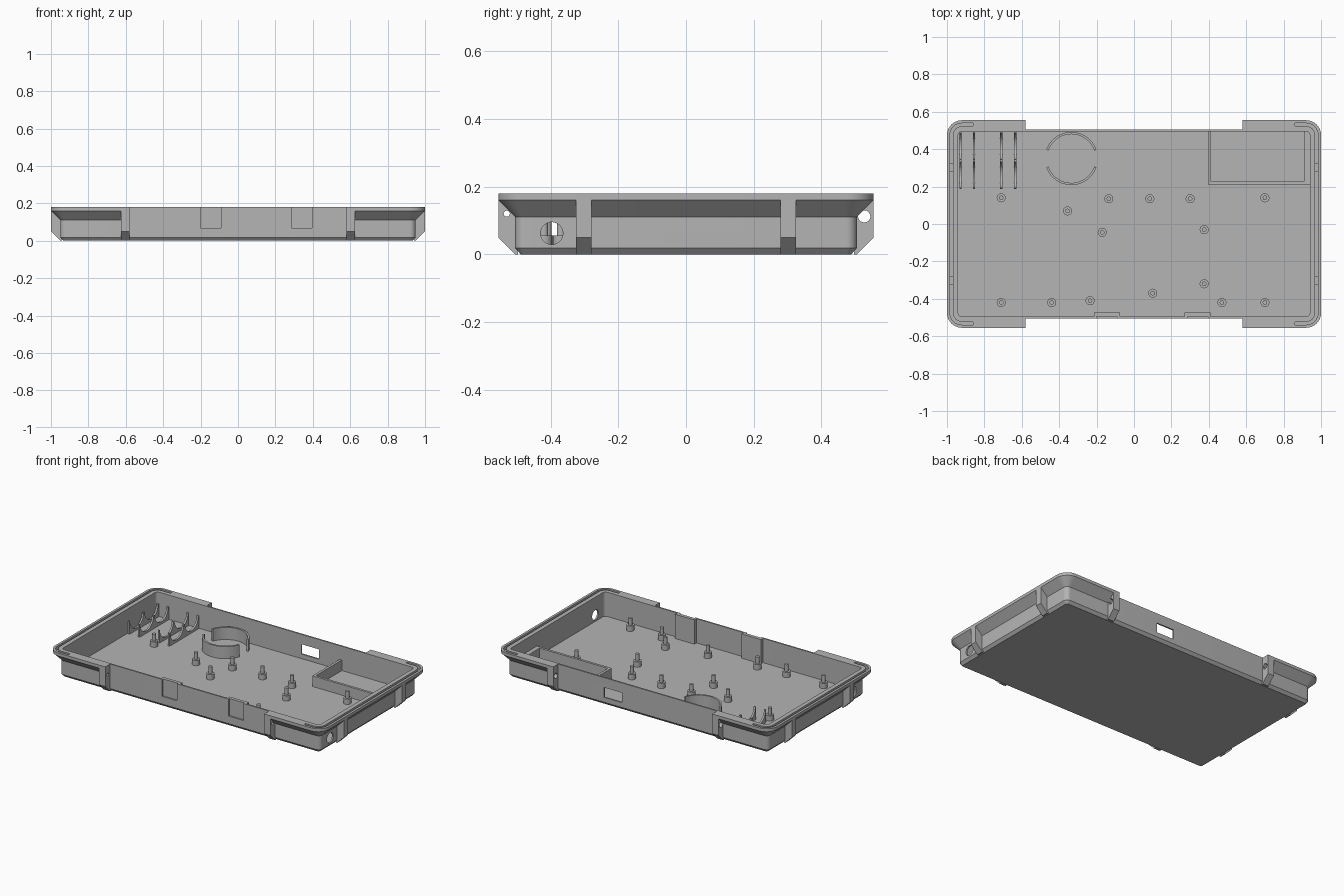
import bpy, bmesh
from math import sin, cos, pi, radians, sqrt
from mathutils import Vector

if "Cube" in bpy.data.objects:
    bpy.data.objects.remove(bpy.data.objects["Cube"], do_unlink=True)

grey = bpy.data.materials.new("plain grey plastic")
grey.use_nodes = True
GREY = (0.46, 0.46, 0.46, 1)
grey.diffuse_color = GREY
grey.node_tree.nodes["Principled BSDF"].inputs["Base Color"].default_value = GREY

HX, HY, R = 0.95, 0.505, 0.03      # body half sizes and corner radius
TOP, FLOOR, EAR = 0.18, 0.02, 0.58


def finish(name, bm):
    bmesh.ops.recalc_face_normals(bm, faces=bm.faces)
    me = bpy.data.meshes.new(name)
    bm.to_mesh(me)
    bm.free()
    me.materials.append(grey)
    ob = bpy.data.objects.new(name, me)
    bpy.context.collection.objects.link(ob)
    return ob


def loft(name, rings, closed=False):
    """Skin equal-length rings; cap both ends unless closed."""
    bm = bmesh.new()
    vs = [[bm.verts.new(p) for p in ring] for ring in rings]
    n = len(vs[0])
    for a, b in zip(vs, vs[1:] + (vs[:1] if closed else [])):
        for i in range(n):
            j = (i + 1) % n
            bm.faces.new((a[i], a[j], b[j], b[i]))
    if not closed:
        bm.faces.new(vs[0])
        bm.faces.new(vs[-1])
    return finish(name, bm)


def box(name, x0, x1, y0, y1, z0, z1):
    return loft(name, [[(x0, y0, z), (x1, y0, z), (x1, y1, z), (x0, y1, z)]
                       for z in (z0, z1)])


def rod_x(name, x0, x1, y, z, ry, straight=0, n=24):
    """Round or slotted bar along x; straight lengthens it vertically."""
    ring = []
    for i in range(n):
        a = 2 * pi * (i + 0.5) / n
        ring.append((y + ry * cos(a), z + ry * sin(a) + (straight if sin(a) > 0 else -straight)))
    return loft(name, [[(x, p, q) for p, q in ring] for x in (x0, x1)])


def corner(sx, sy, d, steps=8):
    """Rounded corner, offset d out of the body, from its y end to its x end."""
    r = max(R + d, 0.008)
    cx, cy = HX + d - r, HY + d - r
    return [(sx * (cx + r * sin(a)), sy * (cy + r * cos(a)))
            for a in (pi / 2 * i / steps for i in range(steps + 1))]


def outline(d):
    return (corner(1, 1, d) + corner(1, -1, d)[::-1]
            + corner(-1, -1, d) + corner(-1, 1, d)[::-1])


def sweep(name, side, profile, x0):
    """Carry a (offset, height) profile round one end, starting and ending at x0."""
    paths = [[(side * x0, HY + d)] + corner(side, 1, d)
             + corner(side, -1, d)[::-1] + [(side * x0, -HY - d)] for d, z in profile]
    return loft(name, [[(*path[i], z) for path, (d, z) in zip(paths, profile)]
                       for i in range(len(paths[0]))])


def cut(ob, *cutters):
    for c in cutters:
        m = ob.modifiers.new("cut", "BOOLEAN")
        m.object, m.operation, m.solver = c, "DIFFERENCE", "EXACT"
        bpy.context.view_layer.objects.active = ob
        bpy.ops.object.modifier_apply(modifier=m.name)
        bpy.data.objects.remove(c, do_unlink=True)


# Tray shell: chamfered foot, upright wall, hollow inside
WALL = 0.01
shell = loft("tray_shell", [[(x, y, z) for x, y in outline(d)] for d, z in (
    (-0.016, 0), (0, 0.018), (0, TOP), (-WALL, TOP), (-WALL, FLOOR))])

# Openings: side ports, rear window, two front recesses
front_recesses = (-0.145, 0.34)
cut(shell,
    rod_x("round_port", 0.9, 1, -0.397, 0.062, 0.033),
    rod_x("slot_port", -1, -0.9, -0.395, 0.065, 0.02, 0.013),
    box("rear_window", 0.115, 0.245, 0.45, 0.55, 0.05, 0.115),
    *[box("recess", x - 0.055, x + 0.055, -0.55, -0.4945, 0.068, 0.2) for x in front_recesses])
for x in front_recesses:
    box("recess_backing", x - 0.07, x + 0.07, -0.4955, -0.473, 0.015, TOP)

# Flared rim round each end, grooved on top, with supporting ribs
rim_profile = [(0, 0.11), (0.05, 0.16), (0.05, TOP), (0, TOP)]
groove_profile = [(0.018, 0.155), (0.034, 0.155), (0.034, 0.2), (0.018, 0.2)]
rib_profile = [(-0.009, 0), (0, 0), (0.05, 0.05), (0.05, 0.165), (-0.009, 0.165)]
for side, word in ((1, "left"), (-1, "right")):
    rim = sweep(word + "_rim", side, rim_profile, EAR)
    cut(rim, sweep("groove", side, groove_profile, 0.86))
    for sy, end in ((-1, "front"), (1, "back")):
        rib = loft(f"{word}_{end}_ear_rib",
                   [[(side * x, sy * (HY + d), z) for d, z in rib_profile]
                    for x in (EAR, EAR + 0.045)])
        if sy < 0:
            cut(rib, rod_x("bolt_hole", *sorted((side * 0.5, side * 0.7)), -0.53, 0.12, 0.009))
        else:
            cut(rib, rod_x("bolt_hole", *sorted((side * 0.5, side * 0.7)), 0.527, 0.112, 0.018))
        loft(f"{word}_{end}_side_rib",
             [[(side * (HX + d), sy * y, z) for d, z in rib_profile]
              for y in (0.28, 0.325)])

# Board posts: wide foot with a slim pin
posts = [(-0.71, 0.14), (-0.355, 0.07), (-0.135, 0.135), (0.085, 0.135), (0.3, 0.135),
         (0.7, 0.14), (-0.17, -0.045), (0.375, -0.03), (0.375, -0.32), (0.1, -0.37),
         (-0.71, -0.42), (-0.44, -0.42), (-0.235, -0.41), (0.47, -0.42), (0.7, -0.42)]
for px, py in posts:
    loft("board_post", [[(px + r * cos(2 * pi * i / 20), py + r * sin(2 * pi * i / 20), z)
                         for i in range(20)]
                        for r, z in ((0.024, FLOOR - 0.005), (0.024, 0.055),
                                     (0.012, 0.055), (0.012, 0.1))])

# Speaker ring: two facing arcs
for sy in (1, -1):
    start = radians(19)
    rings = []
    for i in range(25):
        a = start + (pi - 2 * start) * i / 24
        rings.append([(-0.335 + r * cos(a), 0.35 + sy * r * sin(a), z)
                      for r, z in ((0.13, 0.015), (0.142, 0.015), (0.142, 0.1), (0.13, 0.1))])
    loft("speaker_ring_arc", rings)

# Rear compartment walls
box("compartment_side_wall", 0.395, 0.412, 0.21, 0.4955, 0.015, 0.09)
box("compartment_front_wall", 0.395, 0.9405, 0.21, 0.226, 0.015, 0.09)
box("compartment_end_wall", 0.91, 0.9405, 0.226, 0.4955, 0.015, 0.09)

# Cell cradles: thin plates with two round scoops
scoop_r = 0.07
cradle = [(0.187, 0.015), (0.187, 0.105)]
for cy in (0.262, 0.415):
    cradle += [(cy - scoop_r * cos(a), 0.105 - scoop_r * sin(a))
               for a in (pi * i / 14 for i in range(15))]
cradle += [(0.492, 0.105), (0.492, 0.015)]
for cx in (-0.928, -0.855, -0.71, -0.635):
    loft("cell_cradle", [[(x, y, z) for y, z in cradle] for x in (cx - 0.006, cx + 0.006)])

# Smooth curved walls, keep edges crisp
bpy.ops.object.select_all(action="DESELECT")
for ob in bpy.context.collection.objects:
    if ob.type == "MESH":
        ob.select_set(True)
        bpy.context.view_layer.objects.active = ob
bpy.ops.object.shade_smooth_by_angle(angle=radians(30))
